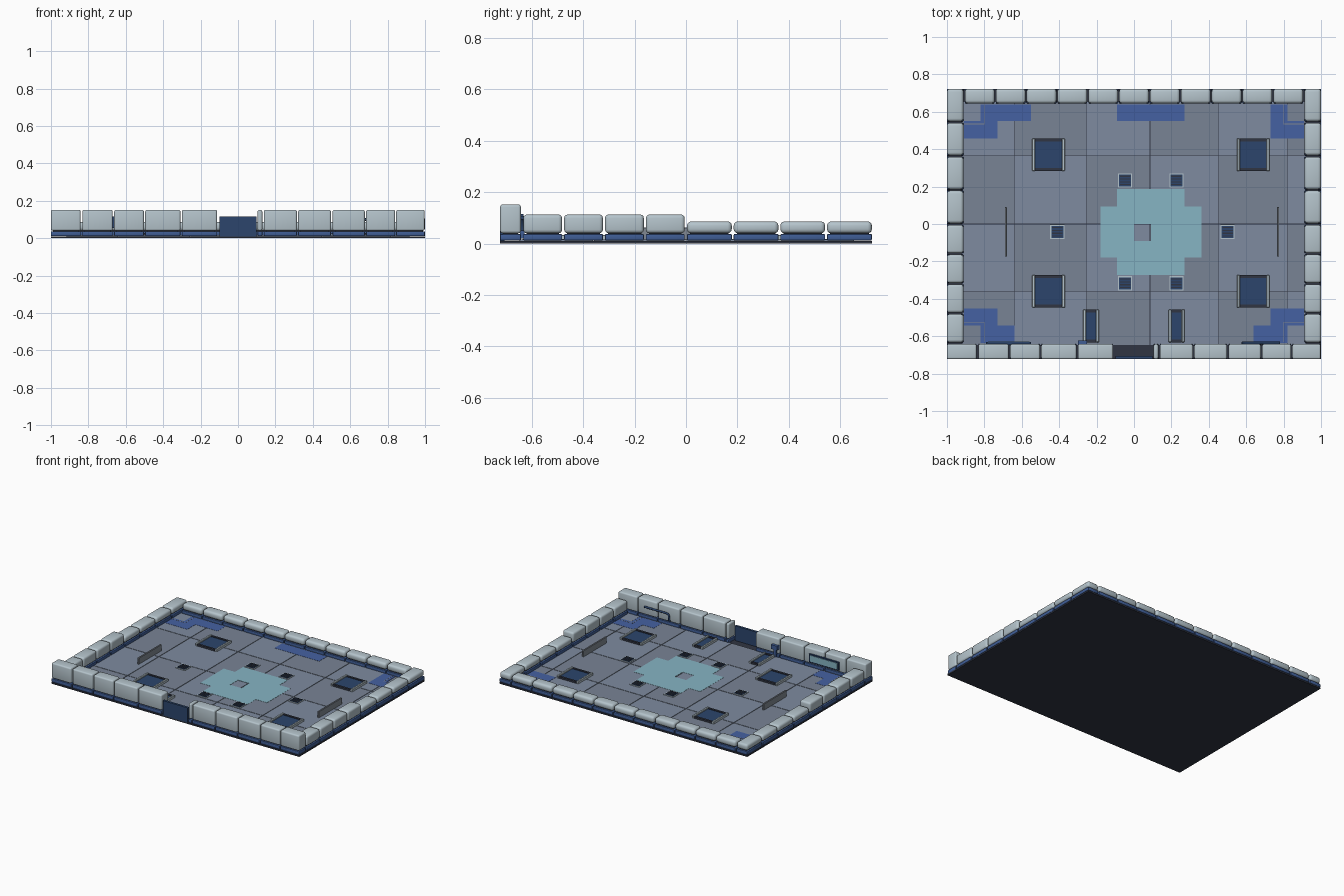
import bpy, bmesh
from mathutils import Matrix, Vector

if "Cube" in bpy.data.objects:
    bpy.data.objects.remove(bpy.data.objects["Cube"])

Y = 0.723   # half depth of the room
F = 0.016   # floor level


def mat(name, r, g, b):
    m = bpy.data.materials.new(name)
    m.diffuse_color = (r, g, b, 1)
    m.use_nodes = True
    m.node_tree.nodes["Principled BSDF"].inputs["Base Color"].default_value = m.diffuse_color
    return m


STONE = mat("pale_stone", .46, .55, .60)
BLUE = mat("blue_trim", .05, .11, .30)
NAVY = mat("navy", .025, .06, .15)
DARK = mat("dark", .03, .036, .055)
FLOOR_A = mat("floor_a", .19, .23, .30)
FLOOR_B = mat("floor_b", .21, .26, .35)
CYAN = mat("pale_cyan", .24, .46, .55)
PAINT = mat("blue_paint", .06, .12, .36)
STEEL = mat("steel", .22, .25, .29)


def boxes(name, specs, material, bevel=0, segments=2):
    """One object made of boxes given as (x0, x1, y0, y1, z0, z1)."""
    bm = bmesh.new()
    for x0, x1, y0, y1, z0, z1 in specs:
        m = Matrix.Translation(((x0 + x1) / 2, (y0 + y1) / 2, (z0 + z1) / 2)) @ \
            Matrix.Diagonal((x1 - x0, y1 - y0, z1 - z0, 1))
        bmesh.ops.create_cube(bm, size=1, matrix=m)
    if bevel:
        bmesh.ops.bevel(bm, geom=bm.edges[:], offset=bevel, segments=segments,
                        profile=.5, affect='EDGES')
    me = bpy.data.meshes.new(name)
    bm.to_mesh(me)
    bm.free()
    me.materials.append(material)
    ob = bpy.data.objects.new(name, me)
    bpy.context.collection.objects.link(ob)
    if bevel:
        bpy.context.view_layer.objects.active = ob
        bpy.ops.object.select_all(action='DESELECT')
        ob.select_set(True)
        bpy.ops.object.shade_smooth_by_angle()
    return ob


def pipe(name, pts, r, material):
    cu = bpy.data.curves.new(name, 'CURVE')
    cu.dimensions = '3D'
    cu.bevel_depth = r
    cu.bevel_resolution = 2
    cu.use_fill_caps = True
    sp = cu.splines.new('POLY')
    sp.points.add(len(pts) - 1)
    for p, c in zip(sp.points, pts):
        p.co = (*c, 1)
    cu.materials.append(material)
    bpy.context.collection.objects.link(bpy.data.objects.new(name, cu))


# foundation slab
boxes("foundation", [(-1, 1, -Y, Y, 0, .010)], DARK)

# floor panels with narrow seams
xs = [-.92, -.64, -.255, .085, .45, .82, .92]
ys = [-.65, -.36, 0, .365, .655]
tiles = ([], [])
for i in range(6):
    for j in range(4):
        tiles[(i * 3 + j) % 2].append((xs[i] + .002, xs[i + 1] - .002, ys[j] + .002, ys[j + 1] - .002, .008, F))
boxes("floor_panels_a", tiles[0], FLOOR_A)
boxes("floor_panels_b", tiles[1], FLOOR_B)

# wall footprints: front, sides, back
front = [(a, b, -Y, -.642) for a, b in
         [(-1, -.842), (-.832, -.67), (-.662, -.503), (-.496, -.308), (-.30, -.112), (.105, .13),
          (.138, .315), (.322, .497), (.506, .678), (.685, .84), (.846, .998)]]
mid, low = [], []
for x0, x1 in ((-1, -.912), (.912, 1)):
    for k in range(4):
        mid.append((x0, x1, -.633 + k * .159, -.482 + k * .159))
        low.append((x0, x1, .004 + k * .1815, .178 + k * .1815))
low = [(a, b, c, min(d, Y)) for a, b, c, d in low]
step = 1.814 / 11
low += [(-.907 + k * step + .003, -.907 + (k + 1) * step - .003, .645, Y) for k in range(11)]

# wall blocks on a blue plinth course
boxes("front_wall_blocks", [f + (.040, .152) for f in front], STONE, .010, 3)
boxes("side_wall_blocks", [f + (.040, .113) for f in mid], STONE, .014, 3)
boxes("low_wall_blocks", [f + (.040, .086) for f in low], STONE, .016, 3)
boxes("wall_plinths", [f + (.012, .037) for f in front + mid + low], BLUE, .004, 2)
boxes("plinth_joints", [(a + .012, b - .012, c + .012, d - .012, .03, .046) for a, b, c, d in front + mid + low], DARK)

# door in the front wall
boxes("door", [(-.10, .10, -Y, -.706, .010, .117)], NAVY)

# painted floor marks
z = (F - .002, F + .0012)
boxes("centre_mark", [(-.09, .27, .093, .187) + z, (-.09, .27, -.273, -.18) + z,
                      (-.18, 0, -.18, .093) + z, (.09, .36, -.18, .093) + z,
                      (0, .09, 0, .093) + z, (0, .09, -.18, -.09) + z], CYAN)
boxes("corner_marks", [(-.82, -.55, .55, .64) + z, (-.91, -.73, .458, .55) + z,
                       (-.09, .27, .55, .64) + z, (.73, .82, .55, .64) + z,
                       (.73, .91, .458, .55) + z, (-.91, -.73, -.543, -.452) + z,
                       (-.82, -.64, -.635, -.543) + z, (.73, .91, -.543, -.452) + z,
                       (.64, .82, -.635, -.543) + z], PAINT)
lines = []
for s in (-1, 1):
    for y0, y1 in ((.535, .64), (-.525, -.63)):
        a, b = sorted((s * .80, s * .91))
        lines.append((a, b, y0 - .002, y0 + .002, F, F + .002))
        lines.append((s * .80 - .002, s * .80 + .002, min(y0, y1), max(y0, y1), F, F + .002))
boxes("corner_lines", lines, STEEL)


# floor hatches: plate, pale side rails, dark end rails
plates, rails, ends, ribs = [], [], [], []


def hatch(cx, cy, w, d, t):
    x0, x1, y0, y1 = cx - w / 2, cx + w / 2, cy - d / 2, cy + d / 2
    plates.append((x0 + t, x1 - t, y0 + t / 2, y1 - t / 2, F - .003, F + .008))
    rails.extend([(x0, x0 + t, y0, y1, F - .003, F + .018), (x1 - t, x1, y0, y1, F - .003, F + .018)])
    ends.extend([(x0 + t, x1 - t, y0, y0 + t, F - .003, F + .013),
                 (x0 + t, x1 - t, y1 - t, y1, F - .003, F + .013)])


for cx in (-.457, .637):
    for cy in (-.36, .37):
        hatch(cx, cy, .175, .175, .016)
for cx in (-.23, .228):
    hatch(cx, -.545, .086, .175, .016)
boxes("hatch_plates", plates, NAVY)
boxes("hatch_rails", rails, STONE, .003, 1)
boxes("hatch_ends", ends, DARK)

# small slotted floor vents
frames, inner, slots = [], [], []
for cx, cy in ((-.048, .233), (.227, .233), (-.41, -.042), (.50, -.042), (-.048, -.317), (.227, -.317)):
    frames.append((cx - .038, cx + .038, cy - .038, cy + .038, F - .003, F + .004))
    inner.append((cx - .032, cx + .032, cy - .032, cy + .032, F, F + .006))
    for k in range(4):
        y = cy - .0225 + k * .015
        slots.append((cx - .028, cx + .028, y - .003, y + .003, F, F + .009))
boxes("vent_frames", frames, STONE)
boxes("vent_plates", inner, NAVY)
boxes("vent_slats", slots, DARK)

# low upright barriers
boxes("barriers", [(x - .006, x + .006, -.175, .09, F - .003, .062) for x in (-.685, .77)], STEEL, .002, 1)

# fittings on the inside of the front wall
boxes("screen_frame", [(-.79, -.55, -.648, -.632, .055, .115)], NAVY)
boxes("screen", [(-.78, -.56, -.634, -.629, .063, .107)], CYAN)
boxes("control_box", [(-.30, -.25, -.648, -.622, .075, .105), (-.285, -.265, -.645, -.628, .02, .08)], BLUE)
pipe("wall_pipe", [(.78, -.636, .10), (.60, -.636, .10), (.585, -.636, .093), (.58, -.636, .05)], .007, NAVY)
